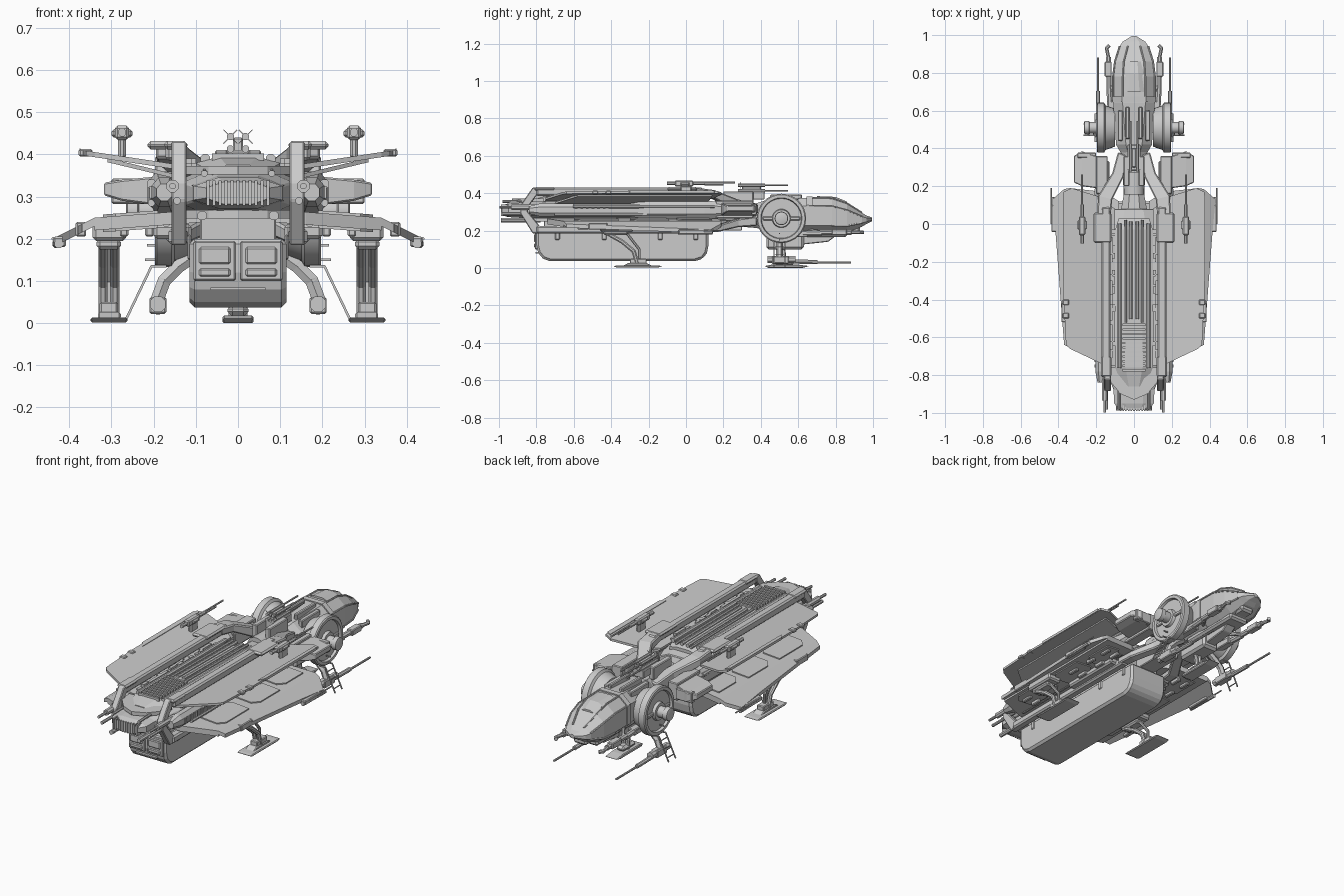
import bpy, bmesh, math, random
from mathutils import Vector, Matrix
random.seed(4)

def finish(name, bm, mir=False, bev=0, smooth=False):
    bmesh.ops.recalc_face_normals(bm, faces=bm.faces)
    me = bpy.data.meshes.new(name)
    bm.to_mesh(me); bm.free()
    o = bpy.data.objects.new(name, me)
    bpy.context.collection.objects.link(o)
    if smooth:
        bpy.ops.object.select_all(action='DESELECT')
        o.select_set(True)
        bpy.context.view_layer.objects.active = o
        bpy.ops.object.shade_smooth_by_angle(angle=math.radians(35))
    if bev:
        b = o.modifiers.new("bevel", 'BEVEL'); b.width = bev; b.segments = 1
    if mir:
        o.modifiers.new("mirror", 'MIRROR')
    return o

def boxes(name, items, mir=True, bev=0.004):
    """items: (x0, x1, y0, y1, z0, z1)"""
    bm = bmesh.new()
    for x0, x1, y0, y1, z0, z1 in items:
        m = Matrix.Translation(((x0+x1)/2, (y0+y1)/2, (z0+z1)/2)) @ Matrix.Diagonal((x1-x0, y1-y0, z1-z0, 1))
        bmesh.ops.create_cube(bm, size=1, matrix=m)
    return finish(name, bm, mir, bev)

def rods(name, paths, mir=True, n=8):
    """paths: (radius, point, point, ...)"""
    bm = bmesh.new()
    for r, *pts in paths:
        for a, b in zip(pts, pts[1:]):
            a, b = Vector(a), Vector(b)
            d = b - a
            m = Matrix.Translation((a+b)/2) @ d.to_track_quat('Z', 'Y').to_matrix().to_4x4() @ Matrix.Rotation(math.pi/n, 4, 'Z')
            bmesh.ops.create_cone(bm, cap_ends=True, segments=n, radius1=r, radius2=r, depth=d.length + r*0.5, matrix=m)
    return finish(name, bm, mir, 0, n > 6)

def loft(name, rings, mir=False, bev=0, smooth=False):
    bm = bmesh.new()
    vs = [[bm.verts.new(p) for p in ring] for ring in rings]
    n = len(vs[0])
    for a, b in zip(vs, vs[1:]):
        for i in range(n):
            bm.faces.new((a[i], a[(i+1) % n], b[(i+1) % n], b[i]))
    bm.faces.new(vs[0]); bm.faces.new(vs[-1])
    return finish(name, bm, mir, bev, smooth)

def octa(y, hw, z0, z1, cx=0, k=0.45):
    """eight sided section across y"""
    h, zc = (z1-z0)/2, (z0+z1)/2
    return [(cx+sx*hw, y, zc+sz*h) for sx, sz in
            ((1, -k), (1, k), (k, 1), (-k, 1), (-1, k), (-1, -k), (-k, -1), (k, -1))]

def plate(name, pts, z, t, mir=True, bev=0):
    """top-view outline, z is a function of x"""
    return loft(name, [[(x, y, z(x)-t) for x, y in pts], [(x, y, z(x)) for x, y in pts]], mir, bev)

def profile(name, pts, x0, x1, mir=True, bev=0.004):
    """side-view outline (y, z) extruded along x"""
    return loft(name, [[(x, y, z) for y, z in pts] for x in (x0, x1)], mir, bev)

def lathe_x(name, prof, y, z, n=32):
    rings = [[(x, y+r*math.cos(i*math.tau/n), z+r*math.sin(i*math.tau/n)) for i in range(n)] for x, r in prof]
    return loft(name, rings, True, 0, True)

# cargo container with rounded lower ends, doors, handle and straps
profile("cargo_container", [(-.8, .2), (-.8, .12), (-.79, .08), (-.765, .05), (-.73, .037), (.05, .037),
                            (.09, .05), (.112, .08), (.12, .12), (.12, .2)], -.115, .115, False, .012)
boxes("container_doors", [(.006, .105, -.808, -.79, .1, .195)])
boxes("door_panels", [(.018, .092, -.814, -.8, .14, .18), (.018, .092, -.814, -.8, .11, .13)])
boxes("door_handle", [(-.065, .065, -.805, -.78, .078, .085)], False, 0)
boxes("container_straps", [(.11, .12, y, y+.025, .15, .21) for y in (-.7, -.45, -.15, .04)])

# lower wings: inner panel and drooping tips
zlow = lambda x: .268-.075*(x-.1)
ztip = lambda x: .25-.5*(x-.34)
plate("lower_wing", [(.08, .12), (.16, .17), (.34, .19), (.34, -.655), (.16, -.74), (.08, -.74)], zlow, .03)
plate("lower_wing_tip", [(.34, .19), (.37, .185), (.432, .13), (.415, -.05), (.37, -.64), (.34, -.655)], ztip, .02)
for i, (x0, x1, y0, y1) in enumerate([(.19, .3, -.05, .14), (.19, .32, -.3, -.09), (.19, .32, -.6, -.36)]):
    o = [(x0, y0), (x1-.03, y0), (x1, y0+.04), (x1, y1), (x0+.03, y1), (x0, y1-.04)]
    plate("lower_wing_panel_%d" % i, o, lambda x: zlow(x)+.006, .01)
    plate("lower_wing_under_panel_%d" % i, o, lambda x: zlow(x)-.028, .008)
rods("wing_tip_pod", [(.011, (.43, .14, .188), (.425, -.04, .188)), (.004, (.438, .19, .2), (.438, 0, .2))])
boxes("wing_tip_fittings", [(.408, .438, -.04, .1, .18, .205), (.36, .385, -.52, -.42, .205, .24)])

# upper wings
zup = lambda x: .38+.15*(x-.17)
plate("upper_wing", [(.1, .08), (.2, .15), (.33, .19), (.372, .17), (.372, -.4), (.36, -.64), (.34, -.66), (.15, -.75), (.1, -.75)], zup, .012)
plate("upper_wing_under_layer", [(.12, .06), (.2, .12), (.31, .14), (.31, -.58), (.15, -.7), (.12, -.7)], lambda x: .358+.24*(x-.17), .01)
plate("upper_wing_edge", [(.352, .16), (.376, .15), (.376, -.3), (.352, -.33)], lambda x: zup(x)+.003, .014)
boxes("upper_wing_clips", [(.345, .378, y, y+.03, .395, .413) for y in (-.5, -.43)])

# central hull
loft("hull_core", [octa(-.9, .1, .27, .345), octa(-.82, .13, .25, .365), octa(-.7, .15, .245, .37),
                   octa(-.05, .15, .245, .37), octa(.08, .11, .25, .35)], bev=.004)
boxes("hull_keel", [(-.09, .09, -.76, .08, .19, .27), (-.05, .05, .05, .3, .2, .29)], False)
loft("hull_spine", [octa(-.86, .06, .3, .375), octa(-.76, .1, .34, .395), octa(-.03, .1, .34, .39), octa(.03, .08, .34, .375)])
rods("spine_pipes", [(.01, (.018, -.5, .395), (.018, .01, .39)), (.008, (.045, -.52, .395), (.045, .02, .39)),
                     (.012, (.078, -.76, .39), (.078, 0, .39))])
boxes("spine_ribs", [(-.062, .062, -.78+i*.024, -.768+i*.024, .385, .402) for i in range(11)], False, 0)

# ribbed engine at the rear
loft("rear_engine", [octa(-.985, .075, .282, .335), octa(-.95, .105, .272, .345), octa(-.84, .11, .265, .352)])
boxes("engine_grille", [(-.075+i*.0142, -.067+i*.0142, -.99, -.95, .279, .338) for i in range(11)], False, 0)
plate("rear_fairing", [(0, -.93), (.07, -.9), (.13, -.83), (.13, -.76), (0, -.76)], lambda x: .372, .02)
plate("rear_fairing_lower", [(0, -.9), (.07, -.88), (.13, -.82), (.13, -.74), (0, -.74)], lambda x: .268, .02)

# upper and lower rails with rear chevron brackets
boxes("upper_rail", [(.125, .172, -.8, .09, .385, .43), (.12, .215, -.1, .06, .412, .432), (.12, .175, -.81, -.7, .412, .432)], bev=.008)
boxes("lower_rail", [(.12, .165, -.8, .1, .185, .225), (.11, .2, -.3, .05, .2, .235)], bev=.008)
profile("rear_bracket", [(-.79, .43), (-.82, .43), (-.885, .335), (-.885, .29), (-.82, .185), (-.77, .185),
                         (-.77, .21), (-.845, .3), (-.845, .325), (-.79, .4)], .122, .158)

# broad flat yokes joining the rails to the neck
def yoke(name, secs):
    loft(name, [[(x0, y, z-t), (x1, y+.02, z-t), (x1, y+.02, z+t), (x0, y, z+t)] for x0, x1, y, z, t in secs], True, .006)
yoke("upper_yoke", [(.125, .195, .03, .41, .02), (.115, .19, .13, .395, .022), (.055, .115, .25, .34, .03), (.03, .085, .36, .305, .03)])
yoke("lower_yoke", [(.12, .17, .05, .21, .018), (.11, .165, .15, .21, .018), (.05, .1, .26, .24, .022), (.03, .075, .36, .25, .025)])

# side nacelles and rear rods
nac = loft("nacelle", [octa(y, w, .31-h, .31+h, .175) for y, w, h in
           ((-.84, .018, .02), (-.78, .03, .035), (-.3, .03, .035), (-.2, .04, .05), (.1, .04, .05), (.22, .03, .04))], True)
rods("nacelle_pipes", [(.012, (.205, -.6, .33), (.205, .15, .33)), (.009, (.205, -.7, .285), (.205, .0, .285)),
                       (.012, (.17, -.7, .24), (.17, .1, .24))])
rods("rear_spike", [(.016, (.155, -.93, .325), (.155, -.78, .325)), (.008, (.155, -.995, .325), (.155, -.9, .325)),
                    (.009, (.145, -.98, .29), (.145, -.8, .29)), (.012, (.085, -.985, .255), (.085, -.78, .255)),
                    (.008, (.08, -.98, .355), (.08, -.8, .36))])

# flat intake pods
loft("intake_pod", [[(x, y0, z0), (x, y1, z0), (x, y1, z1), (x, y0, z1)] for x, y0, y1, z0, z1 in
     ((.13, .16, .33, .275, .35), (.2, .19, .36, .28, .347), (.275, .2, .385, .29, .34), (.318, .22, .36, .303, .333))], True, .004)
boxes("intake_lip", [(.2, .3, .35, .378, .283, .343), (.14, .2, .16, .36, .265, .36)])

# neck and cockpit
loft("neck", [octa(.02, .08, .24, .35), octa(.15, .055, .23, .34), octa(.3, .06, .22, .345), octa(.42, .075, .21, .35)])
rods("neck_collar", [(.055, (0, .17, .31), (0, .26, .31))], False, 16)
loft("cockpit", [octa(.36, .06, .22, .34), octa(.42, .095, .2, .36), octa(.64, .11, .185, .375, 0, .55), octa(.78, .11, .185, .372, 0, .55),
                 octa(.86, .1, .19, .345, 0, .55), octa(.94, .076, .22, .295), octa(.965, .06, .235, .28), octa(.995, .012, .25, .27)])
loft("cockpit_shell_band", [octa(.645, .114, .183, .381, 0, .55), octa(.675, .114, .183, .381, 0, .55)])
loft("cockpit_brow", [octa(.7, .065, .33, .384), octa(.8, .05, .33, .38), octa(.86, .04, .31, .355)])
rods("cockpit_frame", [(.005, (.06, .66, .376), (.06, .78, .373), (.055, .86, .346), (.034, .94, .296)),
                       (.005, (.111, .66, .333), (.111, .78, .331), (.101, .86, .31), (.076, .94, .276)),
                       (.005, (.111, .78, .226), (.101, .86, .224), (.076, .94, .24))], n=6)
boxes("cockpit_chin", [(-.06, .06, .5, .86, .165, .2), (-.04, .04, .86, .93, .19, .225)], False, .01)
boxes("cockpit_roof_rails", [(.025, .045, .45, .62, .36, .392), (.06, .085, .44, .6, .33, .372)])

# big side wheels with hub and cross bar
lathe_x("side_wheel", [(.1, .1), (.15, .118), (.158, .132), (.192, .132), (.197, .126), (.197, .11), (.184, .106), (.184, .05),
                       (.2, .046), (.2, .03), (.235, .03), (.238, .036), (.262, .034), (.266, .02)], .51, .265)
boxes("wheel_bar", [(.18, .193, .41, .61, .255, .275)])

# roof gun cluster with crossed muzzle prongs
boxes("roof_gun_mount", [(-.035, .035, .28, .42, .365, .41), (-.012, .012, .3, .4, .4, .44)], False)
boxes("roof_gun_sides", [(.025, .055, .2, .36, .34, .41)])
rods("roof_guns", [(.009, (.018, .28, z), (.018, .42, z)) for z in (.413, .442)] +
     [(.005, (.018, .4, z), (.018, .545, z)) for z in (.413, .442)])
rods("roof_gun_prongs", [(.0015, (.018-d, .29, .442-e), (.018+d, .29, .442+e)) for d, e in ((.016, .016), (.016, -.016))], n=4)

# wing-top turrets
boxes("turret_body", [(.258, .292, -.06, .04, .435, .468), (.25, .3, -.03, .02, .44, .46), (.265, .285, -.03, .03, .39, .44)], bev=.006)
rods("turret_barrel", [(.01, (.275, -.1, .452), (.275, .1, .452)), (.005, (.275, .1, .457), (.275, .26, .457)),
                       (.004, (.275, .1, .445), (.275, .2, .445))])

# cheek guns beside the nose
rods("cheek_gun", [(.016, (.125, .6, .185), (.132, .72, .185)), (.015, (.132, .72, .19), (.135, .88, .19)),
                   (.01, (.135, .88, .19), (.145, .93, .19), (.132, .945, .19)), (.01, (.08, .66, .2), (.132, .74, .19))])
boxes("cheek_gun_shroud", [(.118, .155, .78, .86, .175, .208), (.1, .14, .5, .65, .165, .2)])

# lower guns on curved arms
rods("lower_gun_arm", [(.018, (.09, .5, .17), (.14, .5, .135), (.175, .5, .1), (.19, .5, .06))], n=6)
rods("lower_gun", [(.02, (.19, .44, .045), (.19, .58, .045)), (.012, (.19, .58, .034), (.19, .7, .032)), (.006, (.19, .7, .03), (.19, .88, .03))])
boxes("lower_gun_box", [(.17, .21, .46, .55, .022, .062)])
rods("lower_gun_ladder", [(.004, (.17, y, .135), (.205, y, .135), (.265, y, .01)) for y in (.47, .53)] +
     [(.003, (x, .47, z), (x, .53, z)) for x, z in ((.215, .113), (.235, .073), (.255, .03))] +
     [(.004, (.19, .5, .185), (.215, .5, .185)), (.004, (.19, .5, .15), (.22, .5, .15))], n=4)

# rear landing gear
profile("gear_ski", [(-.39, .01), (-.37, .002), (-.15, .002), (-.125, .01), (-.15, .013), (-.37, .013)], .262, .35)
profile("gear_ski_top", [(-.34, .01), (-.18, .01), (-.21, .026), (-.31, .026)], .278, .332)
rods("gear_leg", [(.012, (x, -.42, .185), (x, -.34, .14), (x, -.28, .09), (x, -.26, .02)) for x in (.292, .32)] +
     [(.008, (.306, -.32, .19), (.306, -.25, .1), (.306, -.25, .02))])
boxes("gear_mount", [(.265, .345, -.46, -.28, .195, .24), (.278, .335, -.44, -.31, .175, .2)], bev=.008)
boxes("gear_ankle", [(.285, .328, -.3, -.21, .018, .05)])

# nose landing gear
profile("nose_gear_ski", [(.42, .01), (.44, 0), (.62, 0), (.66, .01), (.6, .018), (.46, .018)], -.037, .037, False)
rods("nose_gear_leg", [(.012, (.012, .5, .2), (.012, .52, .1), (.012, .53, .015))])
boxes("nose_gear_housing", [(-.05, .05, .43, .63, .1, .19), (-.025, .025, .47, .58, .015, .045)], False, .012)
profile("nose_gear_door", [(.6, .17), (.62, .125), (.76, .14), (.8, .17)], -.03, .03, False)

# small surface fittings on the hull and belly
fit = []
for i in range(40):
    y = random.uniform(-.72, -.05); x = random.choice((.1, .11)); s = random.uniform(.02, .06)
    fit.append((x, x+.016, y, y+s, .36, random.choice((.38, .39))))
boxes("hull_fittings", fit, bev=0)
boxes("belly_fittings", [(x, x+.02, y, y+.06, .205, .25) for x in (.2, .26) for y in (-.58, -.2, -.06, .06)])
boxes("side_vents", [(.2, .21, -.76+i*.03, -.745+i*.03, .295, .325) for i in range(12)], bev=0)
